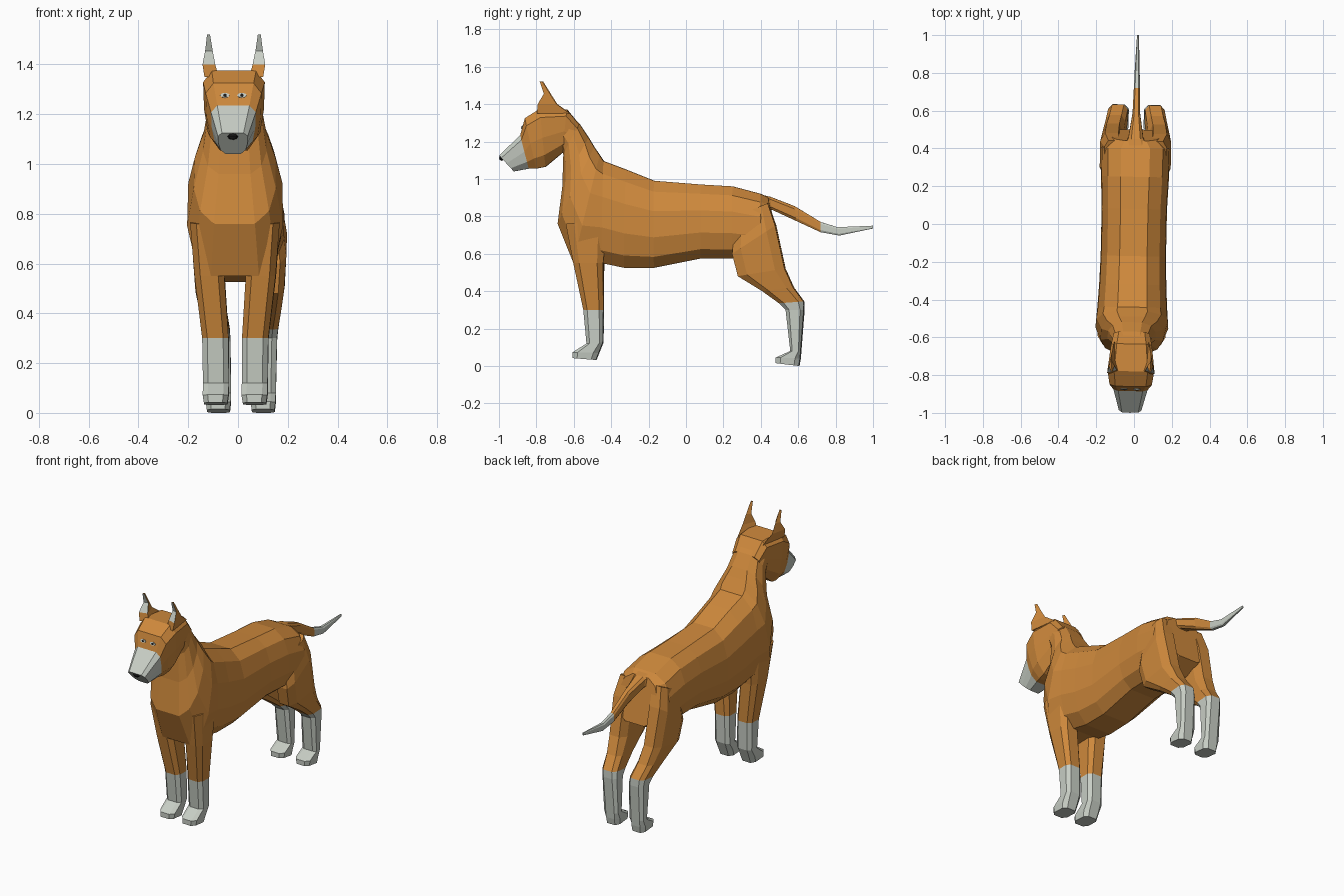
import bpy, bmesh, math
from mathutils import Matrix, Vector


def material(name, rgb):
    m = bpy.data.materials.new(name)
    m.diffuse_color = (*rgb, 1)
    return m


ORANGE = material("orange fur", (0.62, 0.25, 0.045))
GREY = material("pale grey fur", (0.58, 0.62, 0.56))
BLACK = material("black", (0.01, 0.01, 0.01))

# Half cross-sections, top to bottom: (share of half width, -1..1 along the ring)
BODY = [(0.42, 1), (0.8, 0.75), (0.98, 0.3), (1, -0.3), (0.84, -0.75), (0.5, -1)]
HEAD = [(0.72, 1), (1, 0.7), (0.97, 0), (0.85, -0.6), (0.5, -1)]
LIMB = [(0.6, 1), (1, 0.6), (1, -0.6), (0.6, -1)]


def finish(name, bm, mats, mirror=False):
    bmesh.ops.recalc_face_normals(bm, faces=bm.faces)
    me = bpy.data.meshes.new(name)
    bm.to_mesh(me)
    bm.free()
    for m in mats:
        me.materials.append(m)
    ob = bpy.data.objects.new(name, me)
    bpy.context.collection.objects.link(ob)
    if mirror:
        ob.modifiers.new("mirror", 'MIRROR')
    return ob


def loft(name, section, rings, grey_from=99, mirror=False):
    """Skin rings (top y, top z, bottom y, bottom z, half width[, centre x])."""
    bm = bmesh.new()
    loops = []
    for r in rings:
        a, b = Vector(r[0:2]), Vector(r[2:4])
        cx = r[5] if len(r) > 5 else 0
        outline = section + [(-u, v) for u, v in reversed(section)]
        loop = []
        for u, v in outline:
            p = (a + b) / 2 + (a - b) / 2 * v
            loop.append(bm.verts.new((cx + u * r[4], p.x, p.y)))
        loops.append(loop)
    n = len(loops[0])
    for s in range(len(loops) - 1):
        for i in range(n):
            j = (i + 1) % n
            f = bm.faces.new((loops[s][i], loops[s][j], loops[s + 1][j], loops[s + 1][i]))
            f.material_index = int(s >= grey_from)
    bm.faces.new(loops[0])
    bm.faces.new(loops[-1]).material_index = int(grey_from < 99)
    return finish(name, bm, [ORANGE, GREY], mirror)


# Body, from rump over the chest and up the neck
loft("body", BODY, [
    (0.44, 0.90, 0.50, 0.62, 0.135),
    (0.40, 0.92, 0.40, 0.57, 0.182),
    (0.25, 0.96, 0.25, 0.575, 0.18),
    (0.08, 0.97, 0.08, 0.575, 0.173),
    (-0.17, 0.99, -0.17, 0.525, 0.173),
    (-0.32, 1.05, -0.33, 0.525, 0.178),
    (-0.44, 1.095, -0.45, 0.55, 0.185),
    (-0.46, 1.125, -0.60, 0.55, 0.193),
    (-0.49, 1.17, -0.685, 0.76, 0.165),
    (-0.52, 1.22, -0.66, 0.96, 0.128),
    (-0.57, 1.295, -0.655, 1.13, 0.108),
    (-0.64, 1.365, -0.665, 1.17, 0.10)])

# Head with pale muzzle
loft("head", HEAD, [
    (-0.57, 1.29, -0.63, 1.15, 0.095),
    (-0.635, 1.37, -0.66, 1.14, 0.108),
    (-0.78, 1.375, -0.75, 1.065, 0.124),
    (-0.86, 1.325, -0.80, 1.055, 0.112),
    (-0.885, 1.235, -0.84, 1.055, 0.09),
    (-0.998, 1.125, -0.92, 1.04, 0.06)], grey_from=4)

# Tail with pale tip
loft("tail", LIMB, [
    (0.38, 0.92, 0.40, 0.83, 0.075),
    (0.45, 0.905, 0.46, 0.835, 0.04),
    (0.58, 0.855, 0.59, 0.775, 0.02),
    (0.72, 0.77, 0.72, 0.715, 0.016),
    (0.81, 0.742, 0.82, 0.697, 0.013),
    (1.0, 0.75, 1.0, 0.735, 0.005)], grey_from=3)

# Legs: rings run from front edge to back edge
loft("front_legs", LIMB, [
    (-0.64, 0.76, -0.42, 0.78, 0.065, 0.115),
    (-0.60, 0.55, -0.44, 0.55, 0.06, 0.103),
    (-0.547, 0.30, -0.44, 0.30, 0.053, 0.08),
    (-0.53, 0.12, -0.443, 0.125, 0.052, 0.078),
    (-0.605, 0.073, -0.465, 0.07, 0.052, 0.078),
    (-0.605, 0.042, -0.48, 0.032, 0.047, 0.078)], grey_from=2, mirror=True)

loft("hind_legs", LIMB, [
    (0.27, 0.80, 0.44, 0.87, 0.05, 0.115),
    (0.25, 0.60, 0.48, 0.75, 0.06, 0.128),
    (0.28, 0.48, 0.53, 0.52, 0.056, 0.122),
    (0.41, 0.40, 0.575, 0.42, 0.053, 0.11),
    (0.50, 0.335, 0.63, 0.345, 0.052, 0.098),
    (0.535, 0.30, 0.632, 0.30, 0.051, 0.094),
    (0.56, 0.08, 0.615, 0.08, 0.05, 0.09),
    (0.482, 0.045, 0.612, 0.04, 0.05, 0.09),
    (0.482, 0.015, 0.605, 0.0, 0.046, 0.09)], grey_from=4, mirror=True)

# Ears: three-sided spikes, pale on the front above the base
bm = bmesh.new()
rows = [[bm.verts.new(p) for p in ring] for ring in (
    [(0.118, -0.795, 1.35), (0.062, -0.78, 1.35), (0.09, -0.62, 1.35)],
    [(0.126, -0.79, 1.40), (0.075, -0.775, 1.40), (0.105, -0.69, 1.40)],
    [(0.116, -0.758, 1.455), (0.086, -0.752, 1.455), (0.104, -0.725, 1.455)],
    [(0.108, -0.78, 1.52), (0.096, -0.78, 1.52), (0.102, -0.765, 1.52)])]
for s in range(3):
    for i in range(3):
        j = (i + 1) % 3
        f = bm.faces.new((rows[s][i], rows[s][j], rows[s + 1][j], rows[s + 1][i]))
        f.material_index = int(i == 0 and s > 0)
bm.faces.new(rows[0])
bm.faces.new(rows[-1])
finish("ears", bm, [ORANGE, GREY], mirror=True)


# Eyes: thin plates on the sloping brow
def eye_plate(name, rx, rz, lift, mat):
    bm = bmesh.new()
    m = (Matrix.Translation((0.034, -0.874 - lift, 1.276)) @ Matrix.Rotation(math.radians(74.5), 4, 'X')
         @ Matrix.Diagonal((rx, rz, 1, 1)))
    bmesh.ops.create_cone(bm, cap_ends=True, segments=8, radius1=1, radius2=1, depth=0.005, matrix=m)
    finish(name, bm, [mat], mirror=True)


eye_plate("eyes", 0.019, 0.010, 0.001, GREY)
eye_plate("pupils", 0.007, 0.007, 0.003, BLACK)

# Nose
bm = bmesh.new()
bmesh.ops.create_uvsphere(bm, u_segments=8, v_segments=4, radius=1,
                          matrix=Matrix.Translation((0, -0.985, 1.112)) @ Matrix.Diagonal((0.022, 0.015, 0.015, 1)))
finish("nose", bm, [BLACK])

# The animal stands turned very slightly
for ob in bpy.context.collection.objects:
    ob.rotation_euler.z = -0.021
